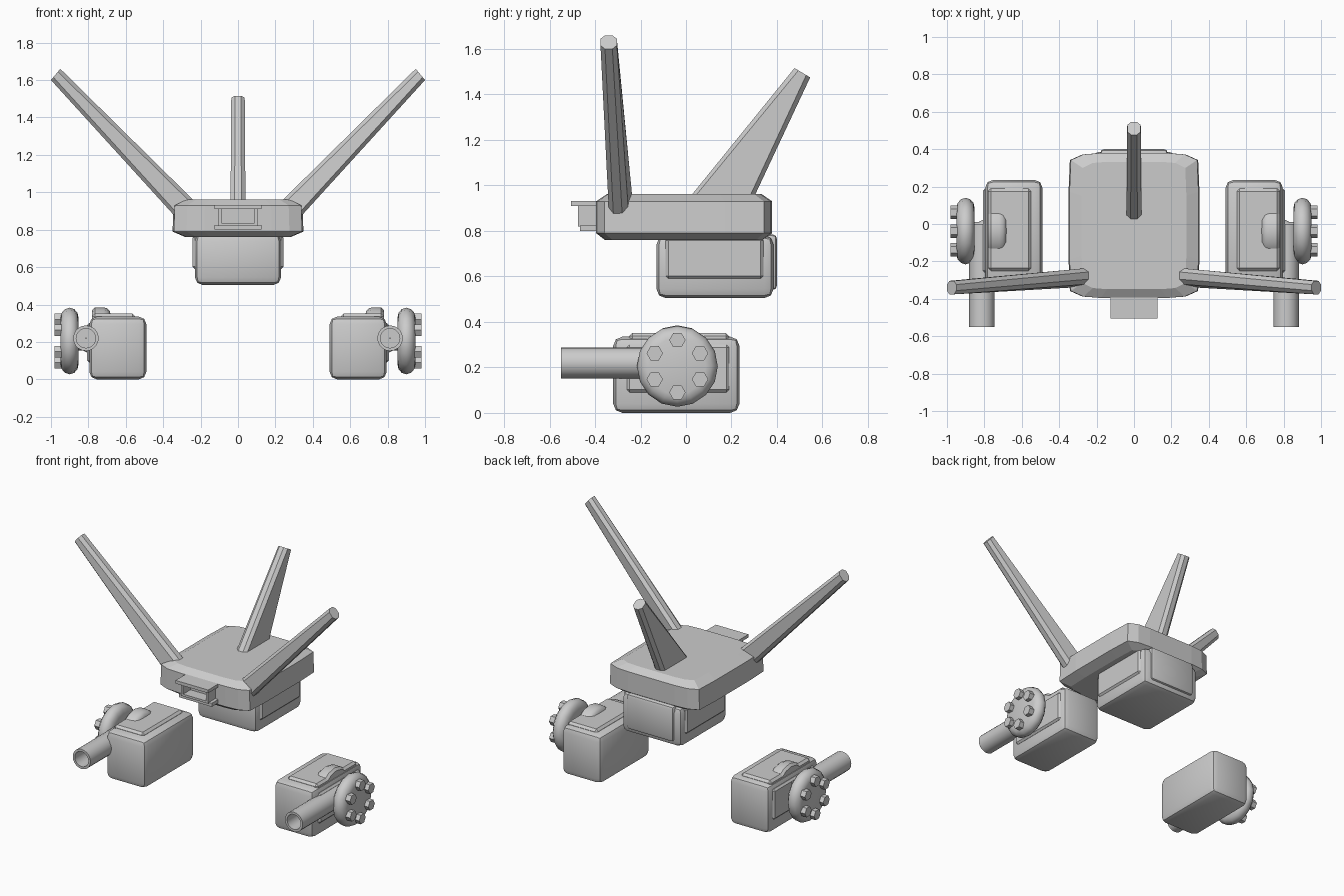
import bpy, bmesh
from math import cos, sin, pi, radians
from mathutils import Vector

if "Cube" in bpy.data.objects:
    bpy.data.objects.remove(bpy.data.objects["Cube"], do_unlink=True)

GREY = (0.6, 0.6, 0.6, 1)
grey = bpy.data.materials.new("light_grey")
grey.diffuse_color = GREY
grey.use_nodes = True
grey.node_tree.nodes["Principled BSDF"].inputs["Base Color"].default_value = GREY


def finish(name, bm, bevel=0, segments=2, smooth=True):
    bmesh.ops.recalc_face_normals(bm, faces=bm.faces)
    mesh = bpy.data.meshes.new(name)
    bm.to_mesh(mesh)
    bm.free()
    mesh.materials.append(grey)
    ob = bpy.data.objects.new(name, mesh)
    bpy.context.collection.objects.link(ob)
    if bevel:
        mod = ob.modifiers.new("edge_bevel", 'BEVEL')
        mod.width, mod.segments = bevel, segments
        mod.limit_method = 'ANGLE'
    bpy.ops.object.select_all(action='DESELECT')
    ob.select_set(True)
    bpy.context.view_layer.objects.active = ob
    if bevel:
        bpy.ops.object.modifier_apply(modifier="edge_bevel")
    if smooth:
        bpy.ops.object.shade_smooth_by_angle(angle=radians(35))
    return ob


def box(name, x, y, z, bevel=0, segments=2):
    bm = bmesh.new()
    bmesh.ops.create_cube(bm, size=1)
    for v in bm.verts:
        v.co = [a + (b - a) * (c + 0.5) for c, (a, b) in zip(v.co, (x, y, z))]
    return finish(name, bm, bevel, segments)


def loft(name, rings, smooth=False, closed=False):
    """Skin a row of equal rings; cap the ends unless the row closes."""
    bm = bmesh.new()
    rows = [[bm.verts.new(p) for p in ring] for ring in rings]
    n = len(rows[0])
    pairs = list(zip(rows, rows[1:]))
    if closed:
        pairs.append((rows[-1], rows[0]))
    else:
        bm.faces.new(rows[0])
        bm.faces.new(rows[-1])
    for a, b in pairs:
        for i in range(n):
            j = (i + 1) % n
            bm.faces.new((a[i], a[j], b[j], b[i]))
    return finish(name, bm, smooth=smooth)


def lathe(name, profile, axis, centre, sides, closed=False):
    """Turn (distance along axis, radius) pairs around the x or y axis."""
    rings = []
    for d, r in profile:
        ring = []
        for i in range(sides):
            t = 2 * pi * i / sides
            u, w = r * cos(t) + centre[0], r * sin(t) + centre[1]
            ring.append((d, u, w) if axis == 'x' else (u, d, w))
        rings.append(ring)
    return loft(name, rings, True, closed)


def fin(name, base, tip, normal, half_base, half_tip):
    """Tapering blade with chamfered long edges."""
    rings = []
    for (a, b), half in ((base, half_base), (tip, half_tip)):
        a, b = Vector(a), Vector(b)
        k = 0.02 / (b - a).length
        section = [(0, .45), (k, 1), (1 - k, 1), (1, .45),
                   (1, -.45), (1 - k, -1), (k, -1), (0, -.45)]
        rings.append([a.lerp(b, u) + Vector(normal) * t * half for u, t in section])
    return loft(name, rings)


# Upper deck with softly bulging outline and chamfered rims
quarter = [(.35, .18), (.343, .35), (.275, .38), (.18, .387)]


def deck_ring(sx, sy, z):
    q = [(x * sx, y * sy) for x, y in quarter]
    r = q[::-1]
    pts = q + [(-x, y) for x, y in r] + [(-x, -y) for x, y in q] + [(x, -y) for x, y in r]
    return [(x, y - 0.008, z) for x, y in pts]


loft("upper_deck", [deck_ring(.8, .9, .76), deck_ring(1, 1, .79),
                    deck_ring(.985, 1, .93), deck_ring(.8, .88, .962)])

# Pod under the deck with raised panels
box("lower_pod", (-.23, .23), (-.13, .385), (.505, .78), .04)
box("pod_back_panel", (-.18, .18), (.34, .4), (.54, .785), .02)
for s, side in ((1, "left"), (-1, "right")):
    box(side + "_pod_panel", sorted((s * .2, s * .242)), (-.09, .34), (.59, .77), .012, 1)

# Front bracket with an open recess
box("bracket_top", (-.125, .125), (-.505, -.36), (.91, .932))
box("bracket_base", (-.125, .125), (-.465, -.36), (.80, .825))
for s, side in ((1, "left"), (-1, "right")):
    box(side + "_bracket_cheek", sorted((s * .088, s * .103)), (-.475, -.36), (.82, .912))
box("bracket_lip", (-.1, .1), (-.475, -.36), (.82, .835))

# Rear fin
fin("rear_fin", ((0, .01, .94), (0, .295, .94)),
    ((0, .477, 1.516), (0, .546, 1.475)), (1, 0, 0), .04, .036)

for s, side in ((1, "left"), (-1, "right")):
    def span(a, b):
        return sorted((s * a, s * b))

    # Swept front fin
    fin(side + "_front_fin", ((s * .235, -.275, .955), (s * .34, -.30, .875)),
        ((s * .95, -.34, 1.66), (s * 1.0, -.34, 1.60)), (0, 1, 0), .043, .036)

    # Side housing with raised panels
    box(side + "_housing", span(.49, .795), (-.32, .235), (0, .335), .04)
    box(side + "_housing_top_panel", span(.55, .78), (-.25, .19), (.3, .352), .015, 1)
    box(side + "_housing_outer_panel", span(.75, .808), (-.26, .19), (.09, .3), .012, 1)

    # Pivot disc, axle and wheel
    pivot = [(.68, .12), (.685, .145), (.70, .16), (.72, .165), (.765, .165), (.78, .15)]
    axle = [(.76, .075), (.80, .065), (.83, .05), (.88, .05)]
    wheel = [(.852, .12), (.858, .15), (.875, .17), (.9, .178),
             (.925, .17), (.943, .15), (.95, .125)]
    for part, profile in (("pivot_disc", pivot), ("axle", axle), ("wheel", wheel)):
        z = .22 if part == "pivot_disc" else .205
        lathe(side + "_" + part, [(s * d, r) for d, r in profile], 'x', (-.038, z), 16)

    # Ring of hexagonal bolts
    for i in range(6):
        t = pi / 2 + i * pi / 3
        lathe(f"{side}_bolt_{i + 1}", [(s * .94, .036), (s * .98, .036)], 'x',
              (-.038 + .115 * cos(t), .205 + .115 * sin(t)), 6)

    # Hollow barrel
    barrel = [(0, .068), (-.55, .068), (-.55, .052), (-.40, .052), (-.40, .002), (0, .002)]
    lathe(side + "_barrel", barrel, 'y', (s * .813, .22), 20, True)
